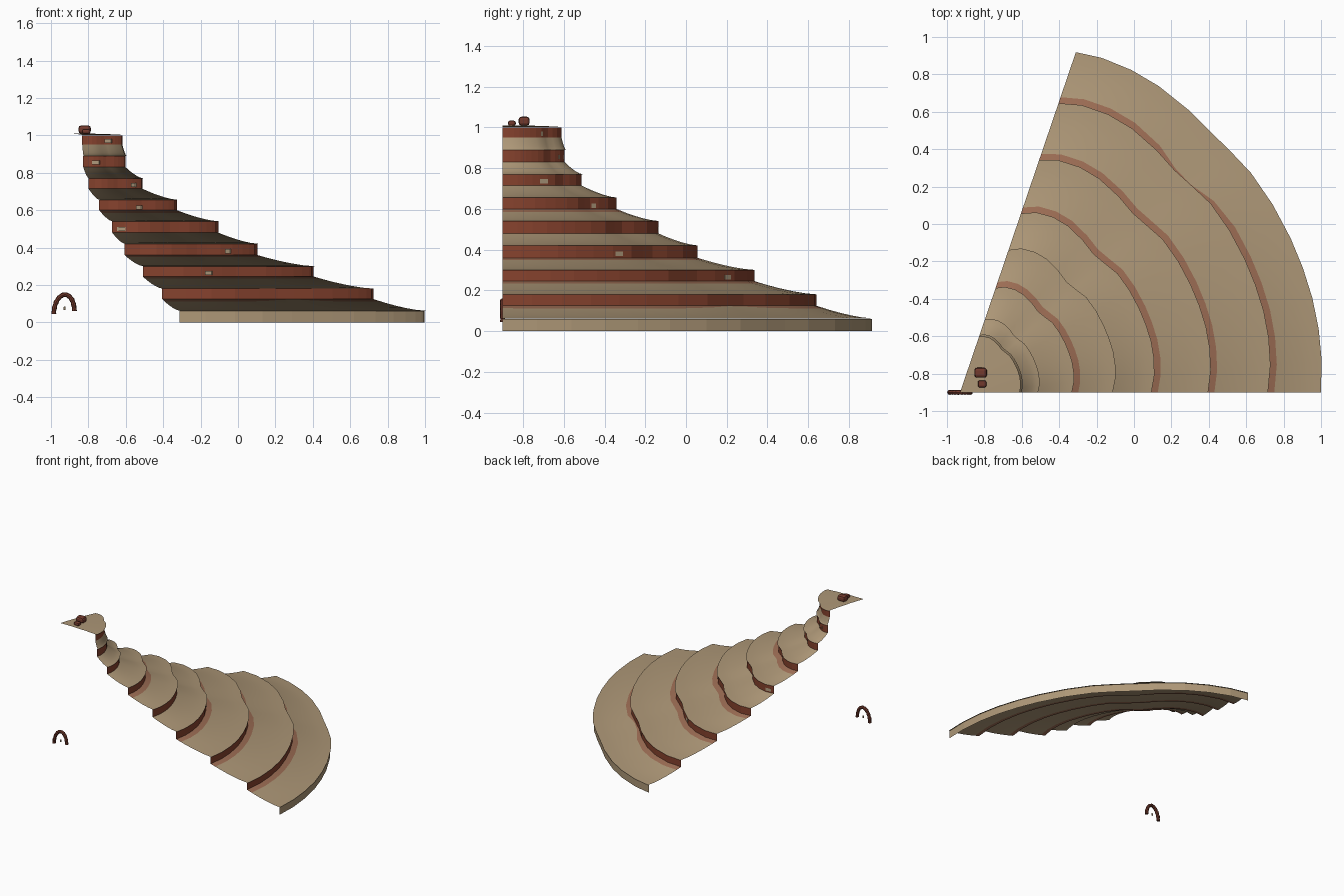
import bpy
import math
from mathutils import Vector

if "Cube" in bpy.data.objects:
    bpy.data.objects.remove(bpy.data.objects["Cube"], do_unlink=True)


def material(name, rgb):
    mat = bpy.data.materials.new(name)
    mat.use_nodes = True
    mat.diffuse_color = (*rgb, 1)
    mat.node_tree.nodes["Principled BSDF"].inputs["Base Color"].default_value = (*rgb, 1)
    return mat


SAND = material("sand", (0.42, 0.31, 0.185))
SCREE = material("scree", (0.34, 0.155, 0.09))
CLIFF = material("red cliff", (0.24, 0.055, 0.027))
ROCK = material("dark red rock", (0.17, 0.042, 0.026))
PALE = material("pale stone", (0.46, 0.35, 0.22))

CX, CY = -0.93, -0.9
SPAN = 71.2
# Wavy outline shared by all terraces: angle in degrees, radius offset
WAVE = [(0, -.02), (5, 0), (10, .01), (15, .015), (20, .015), (25, .015), (31, .015),
        (37, .012), (42, -.007), (46, -.015), (51, .002), (57, .018), (62, .018),
        (67, .002), (SPAN, -.033)]
ANGLES = [a for a, _ in WAVE]


def wave(deg):
    for (a, u), (b, v) in zip(WAVE, WAVE[1:]):
        if deg <= b:
            return u + (v - u) * (deg - a) / (b - a)
    return WAVE[-1][1]


def radius(base, deg):
    strength = 0.6 if base > 1.8 else min(1, base * 1.1)
    return base + wave(deg) * strength


def polar(r, deg, z):
    a = math.radians(deg)
    return Vector((CX + r * math.cos(a), CY + r * math.sin(a), z))


def sheet(name, rows, mats, smooth=True, row_mats=None, closed=False):
    """Join rows of points into a strip mesh."""
    n = len(rows[0])
    faces, slots = [], []
    for i in range(len(rows) - 1):
        for j in range(n if closed else n - 1):
            k = (j + 1) % n
            faces.append((i * n + j, i * n + k, (i + 1) * n + k, (i + 1) * n + j))
            slots.append(row_mats[i] if row_mats else 0)
    mesh = bpy.data.meshes.new(name)
    mesh.from_pydata([p for row in rows for p in row], [], faces)
    for m in mats:
        mesh.materials.append(m)
    for poly, s in zip(mesh.polygons, slots):
        poly.material_index = s
    obj = bpy.data.objects.new(name, mesh)
    bpy.context.collection.objects.link(obj)
    if smooth:
        bpy.ops.object.select_all(action="DESELECT")
        obj.select_set(True)
        bpy.context.view_layer.objects.active = obj
        bpy.ops.object.shade_smooth_by_angle(angle=math.radians(30))
    return obj


def wall(name, base, low, high, mat):
    sheet(name, [[polar(radius(base, a), a, z) for a in ANGLES] for z in (low, high)],
          [mat], smooth=False)


# Terraces: cliff radius, foot height, top height
CLIFFS = [(1.66, .125, .18), (1.34, .245, .30), (1.037, .36, .42), (.828, .48, .54),
          (.605, .60, .655), (.42, .715, .77), (.33, .83, .89), (.313, .95, 1.0)]
SCREE_RINGS = (0, 1, 2, 4)
LIP = 0.006

wall("base_wall", 1.935, 0, .06, SAND)
outer, outer_top = 1.935, .062
for i, (base, foot, top) in enumerate(CLIFFS):
    wall(f"cliff_{i + 1}", base, foot, top, CLIFF)

    # Concave slope from the lip below up to the foot of this cliff
    def slope_point(a, s, width):
        inner = radius(base, a)
        edge = radius(outer, a) + LIP
        reach = edge - inner
        t = 1 - width / reach if width else s
        return polar(edge - reach * t, a, outer_top + (foot - outer_top) * t ** 1.5)

    rows = [[slope_point(a, s, 0) for a in ANGLES] for s in (0, .2, .4, .6, .75)]
    row_mats = [0] * 4
    if i in SCREE_RINGS:
        pinch = [min(1, .08 + abs(a - 43) / 10) if i == 0 else 1 for a in ANGLES]
        rows.append([slope_point(a, 0, .04 * p) for a, p in zip(ANGLES, pinch)])
        row_mats += [0, 1]
    else:
        rows.append([slope_point(a, .88, 0) for a in ANGLES])
        row_mats += [0, 0]
    rows.append([slope_point(a, 1, 0) for a in ANGLES])
    sheet(f"slope_{i + 1}", rows, [SAND, SCREE], row_mats=row_mats)
    outer, outer_top = base, top

# Summit: thin sheet closing in on the centre
sheet("summit", [[polar((radius(outer, a) + .012) * f, a, z) for a in ANGLES]
                 for f, z in ((1, 1.002), (.7, 1.007), (.35, 1.01), (.01, 1.01))], [SAND])


def block(name, centre, size, mat, turn=0, bevel=0):
    bpy.ops.mesh.primitive_cube_add(size=1, location=centre, rotation=(0, 0, turn))
    obj = bpy.context.object
    obj.name = name
    obj.scale = size
    bpy.ops.object.transform_apply(location=False, rotation=False, scale=True)
    obj.data.materials.append(mat)
    if bevel:
        mod = obj.modifiers.new("rounding", "BEVEL")
        mod.width = bevel
        mod.segments = 2


# Pale stone plates on the inner side of the cliffs: cliff index, x, z
for i, x, z in [(1, -.16, .265), (2, -.06, .38), (3, -.62, .5), (4, -.52, .615),
                (5, -.56, .735), (6, -.76, .855), (7, -.69, .97)]:
    base = CLIFFS[i][0]
    deg = math.degrees(math.acos((x - CX) / base))
    along = polar(radius(base, deg + .5), deg + .5, z) - polar(radius(base, deg - .5), deg - .5, z)
    block(f"pale_plate_{i}", polar(radius(base, deg) - .005, deg, z), (.045, .009, .022),
          PALE, turn=math.atan2(along.y, along.x))

# Boulders on the summit
block("large_boulder", (-.82, -.795, 1.031), (.066, .054, .044), ROCK, bevel=.014)
block("small_boulder", (-.812, -.855, 1.021), (.046, .038, .026), ROCK, bevel=.01)

# Free-standing rock arch with a lumpy round section
STEPS, SIDES = 18, 8
rings = []
for s in range(-1, STEPS + 2):
    k = min(max(s, 0), STEPS)
    a = math.pi * k / STEPS
    centre = Vector((CX + .055 * math.cos(a), CY, .053 + .009 * math.cos(a) + .095 * math.sin(a)))
    normal = Vector((math.cos(a) * .095, 0, math.sin(a) * .055)).normalized()
    thick = .0005 if s != k else .0125 + .0012 * (-1) ** k
    rings.append([centre + thick * (normal * math.cos(b) + Vector((0, math.sin(b), 0)))
                  for b in (math.tau * j / SIDES for j in range(SIDES))])
sheet("rock_arch", rings, [ROCK], closed=True, smooth=False)

# Tiny stone beneath the arch
block("arch_stone", (-.927, CY, .075), (.01, .01, .018), PALE, bevel=.002)
